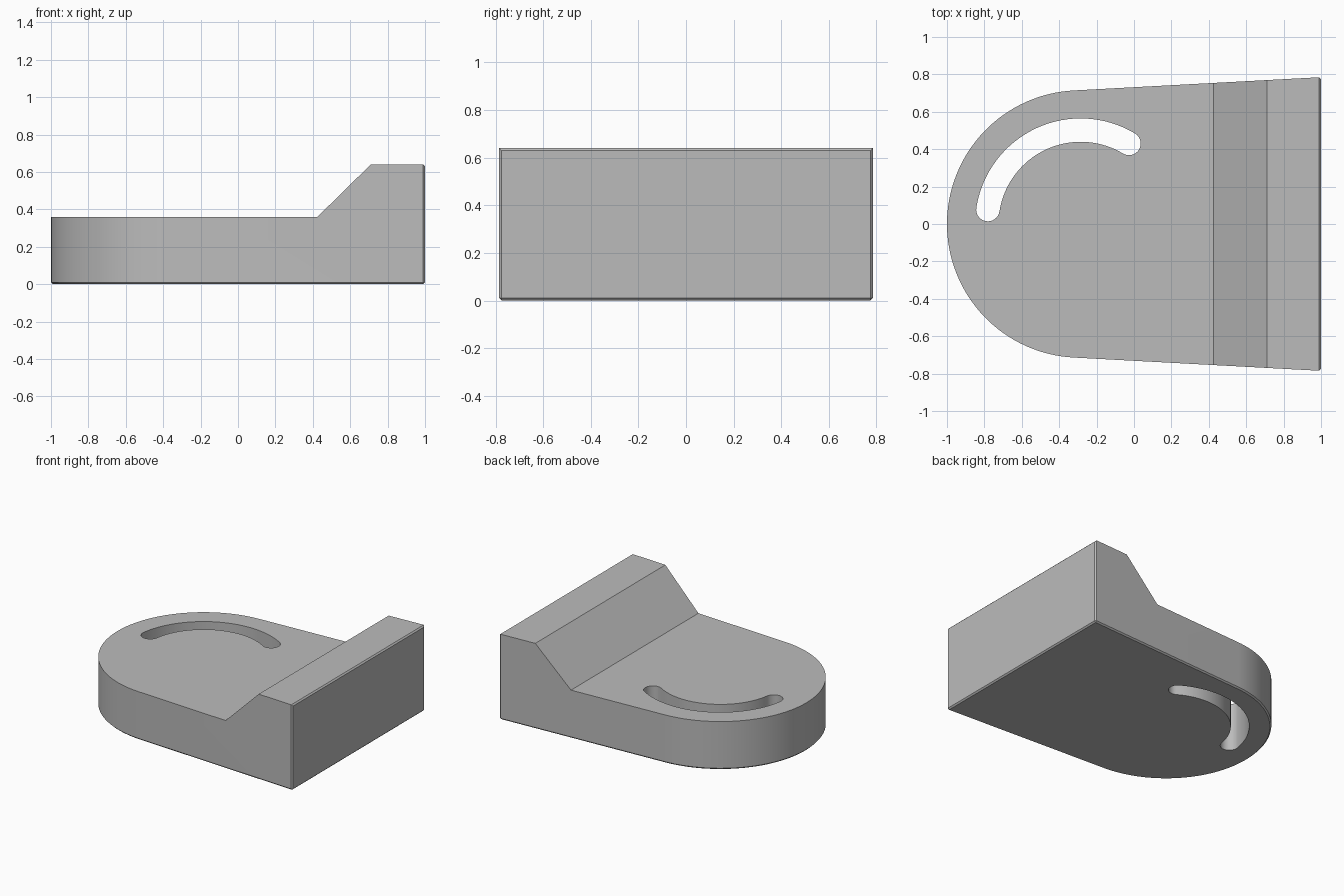
import bpy
import bmesh
from math import sin, cos, radians, asin, hypot, atan2, pi
from mathutils import Vector

cube = bpy.data.objects.get("Cube")
if cube:
    bpy.data.objects.remove(cube, do_unlink=True)

CENTRE_X = -0.285      # shared centre of the rounded end and the slot
END_RADIUS = 0.715
HALF_WIDTH = 0.785
HEIGHT = 0.64
PLATE_TOP = 0.36
CHAMFER = 0.01

grey = bpy.data.materials.new("plain grey")
grey.use_nodes = True
GREY = (0.5, 0.5, 0.5, 1)
grey.diffuse_color = GREY
grey.node_tree.nodes["Principled BSDF"].inputs["Base Color"].default_value = GREY


def arc(cx, cy, radius, start, end, steps):
    angles = [start + (end - start) * i / steps for i in range(steps + 1)]
    return [(cx + radius * cos(a), cy + radius * sin(a)) for a in angles]


def prism(name, points, offset, chamfer_edge=None):
    """Extrude a closed ring of 3D points, optionally chamfering chosen edges."""
    bm = bmesh.new()
    face = bm.faces.new([bm.verts.new(p) for p in points])
    result = bmesh.ops.extrude_face_region(bm, geom=[face], use_keep_orig=True)
    top = [g for g in result["geom"] if isinstance(g, bmesh.types.BMVert)]
    bmesh.ops.translate(bm, verts=top, vec=Vector(offset))
    bmesh.ops.recalc_face_normals(bm, faces=bm.faces)
    if chamfer_edge:
        edges = [e for e in bm.edges if chamfer_edge(e)]
        bmesh.ops.bevel(bm, geom=edges, offset=CHAMFER, offset_type='OFFSET',
                        segments=1, profile=0.5, affect='EDGES', clamp_overlap=False)
        bmesh.ops.recalc_face_normals(bm, faces=bm.faces)
    mesh = bpy.data.meshes.new(name)
    bm.to_mesh(mesh)
    bm.free()
    mesh.materials.append(grey)
    obj = bpy.data.objects.new(name, mesh)
    bpy.context.collection.objects.link(obj)
    return obj


def on_bottom_or_back(edge):
    a, b = (v.co for v in edge.verts)
    return max(a.z, b.z) < 0.001 or min(a.x, b.x) > 0.999


# Body: rounded end with tangent sides flaring out to the flat back
dx = 1 - CENTRE_X
tangent = atan2(HALF_WIDTH, dx) + pi / 2 - asin(END_RADIUS / hypot(dx, HALF_WIDTH))
outline = arc(CENTRE_X, 0, END_RADIUS, tangent, 2 * pi - tangent, 64)
outline += [(1, -HALF_WIDTH), (1, HALF_WIDTH)]
body = prism("bracket_body", [(x, y, 0) for x, y in outline], (0, 0, HEIGHT),
             on_bottom_or_back)

# Step cutter: leaves the low plate, the slope and the raised block
step = [(-1.2, PLATE_TOP), (0.425, PLATE_TOP), (0.71, HEIGHT), (0.71, 0.9), (-1.2, 0.9)]
step_cutter = prism("step_cutter", [(x, -1, z) for x, z in step], (0, 2, 0))

# Slot cutter: curved slot with round ends
MID, HALF = 0.502, 0.0625
a0, a1 = radians(59), radians(171.2)
slot = arc(CENTRE_X, 0, MID + HALF, a0, a1, 32)
slot += arc(CENTRE_X + MID * cos(a1), MID * sin(a1), HALF, a1, a1 + pi, 16)[1:-1]
slot += arc(CENTRE_X, 0, MID - HALF, a1, a0, 32)
slot += arc(CENTRE_X + MID * cos(a0), MID * sin(a0), HALF, a0 + pi, a0 + 2 * pi, 16)[1:-1]
slot_cutter = prism("slot_cutter", [(x, y, -0.2) for x, y in slot], (0, 0, 1))

# Apply the cuts, then drop the cutters
bpy.context.view_layer.objects.active = body
body.select_set(True)
for cutter in (step_cutter, slot_cutter):
    cutter.hide_render = True
    cut = body.modifiers.new(cutter.name, 'BOOLEAN')
    cut.operation = 'DIFFERENCE'
    cut.solver = 'EXACT'
    cut.object = cutter
    bpy.ops.object.modifier_apply(modifier=cut.name)
    bpy.data.objects.remove(cutter, do_unlink=True)

bpy.ops.object.shade_smooth_by_angle(angle=radians(30))
